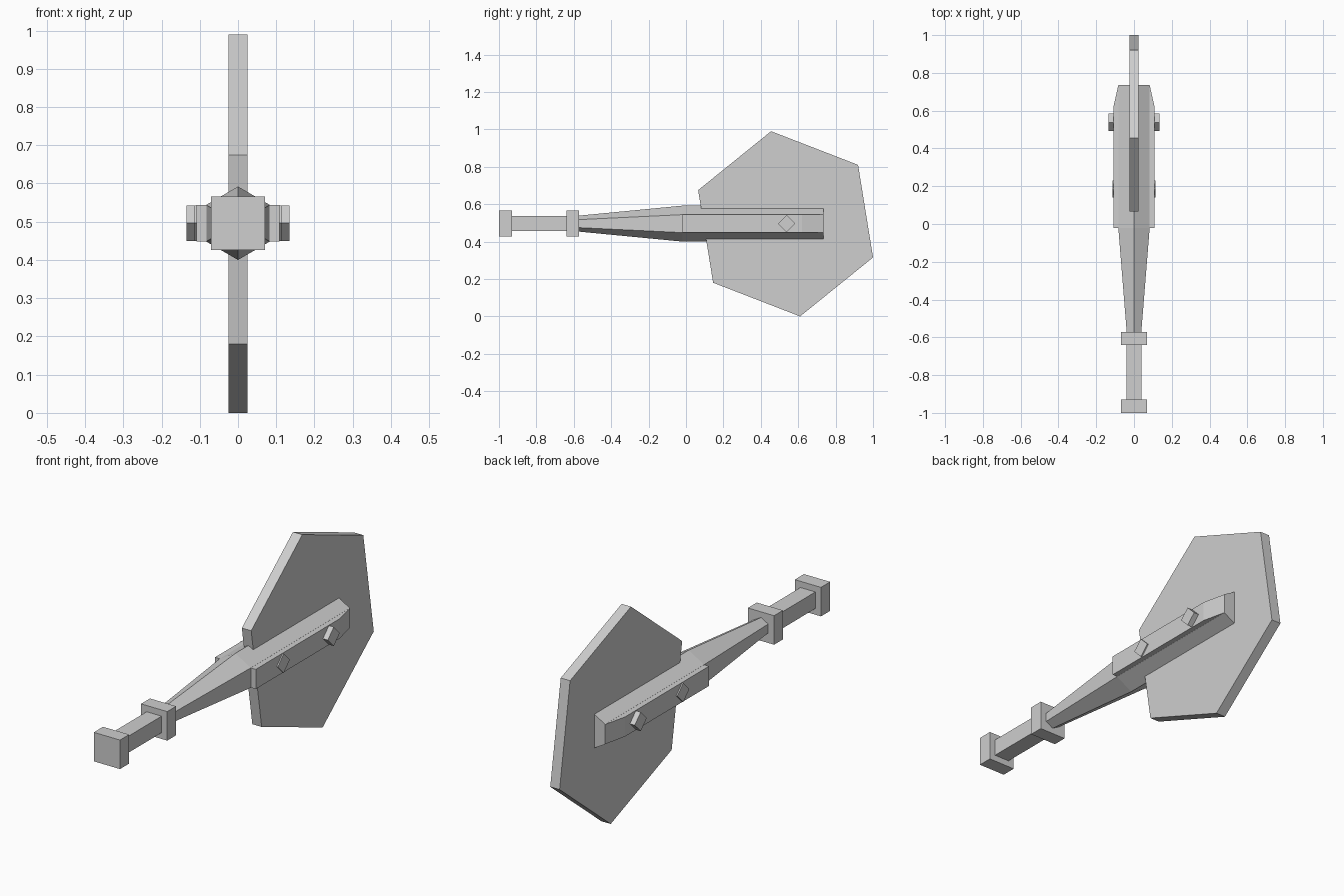
import bpy, bmesh
from mathutils import Vector

cube = bpy.data.objects.get("Cube")
if cube:
    bpy.data.objects.remove(cube, do_unlink=True)

MID = 0.496  # height of the weapon's long axis

steel = bpy.data.materials.new("plain_grey")
steel.use_nodes = True
grey = (0.62, 0.62, 0.62, 1)
steel.diffuse_color = grey
steel.node_tree.nodes["Principled BSDF"].inputs["Base Color"].default_value = grey


def loft(name, rings):
    """Skin a closed solid through rings of equal point count."""
    bm = bmesh.new()
    loops = [[bm.verts.new(Vector(p)) for p in ring] for ring in rings]
    n = len(loops[0])
    for a, b in zip(loops, loops[1:]):
        for i in range(n):
            j = (i + 1) % n
            bm.faces.new((a[i], a[j], b[j], b[i]))
    bm.faces.new(loops[0][::-1])
    bm.faces.new(loops[-1])
    bmesh.ops.recalc_face_normals(bm, faces=bm.faces)
    mesh = bpy.data.meshes.new(name)
    bm.to_mesh(mesh)
    bm.free()
    mesh.materials.append(steel)
    obj = bpy.data.objects.new(name, mesh)
    bpy.context.collection.objects.link(obj)
    return obj


def box(name, half, y0, y1):
    corners = [(-half, -half), (half, -half), (half, half), (-half, half)]
    return loft(name, [[(x, y, MID + z) for x, z in corners] for y in (y0, y1)])


def across(name, outline, x0, x1):
    """Extrude a (y, z) outline along x."""
    return loft(name, [[(x, y, z) for y, z in outline] for x in (x0, x1)])


def ridged(y, w, side, ridge):
    """Six-sided section with a ridge above and below."""
    pts = [(0, ridge), (w, side), (w, -side), (0, -ridge), (-w, -side), (-w, side)]
    return [(x, y, MID + z) for x, z in pts]


# Handle
box("grip", 0.04, -0.94, -0.62)
box("pommel", 0.07, -1.0, -0.93)
box("collar", 0.07, -0.64, -0.572)

# Tapered neck running into the blade holder
loft("neck_and_holder", [
    ridged(-0.58, 0.038, 0.021, 0.042),
    ridged(-0.02, 0.083, 0.048, 0.096),
    ridged(0.735, 0.083, 0.048, 0.096),
])

# Six-sided blade
across("blade", [(0.455, 0.99), (0.92, 0.81), (1.0, 0.315),
                 (0.61, 0.0), (0.145, 0.18), (0.065, 0.675)], -0.025, 0.025)

# Side plates with slanted rear ends
for side, label in ((1, "left"), (-1, "right")):
    plan = [(0.07, -0.02), (0.109, -0.02), (0.109, 0.62), (0.083, 0.735), (0.07, 0.735)]
    loft(label + "_side_plate",
         [[(side * x, y, MID + z) for x, y in plan] for z in (-0.0475, 0.0475)])

# Square pins set on their corners, through the holder
for label, y, reach in (("front", 0.185, 0.115), ("rear", 0.538, 0.135)):
    r = 0.046
    across(label + "_pin", [(y - r, MID), (y, MID + r), (y + r, MID), (y, MID - r)],
           -reach, reach)
